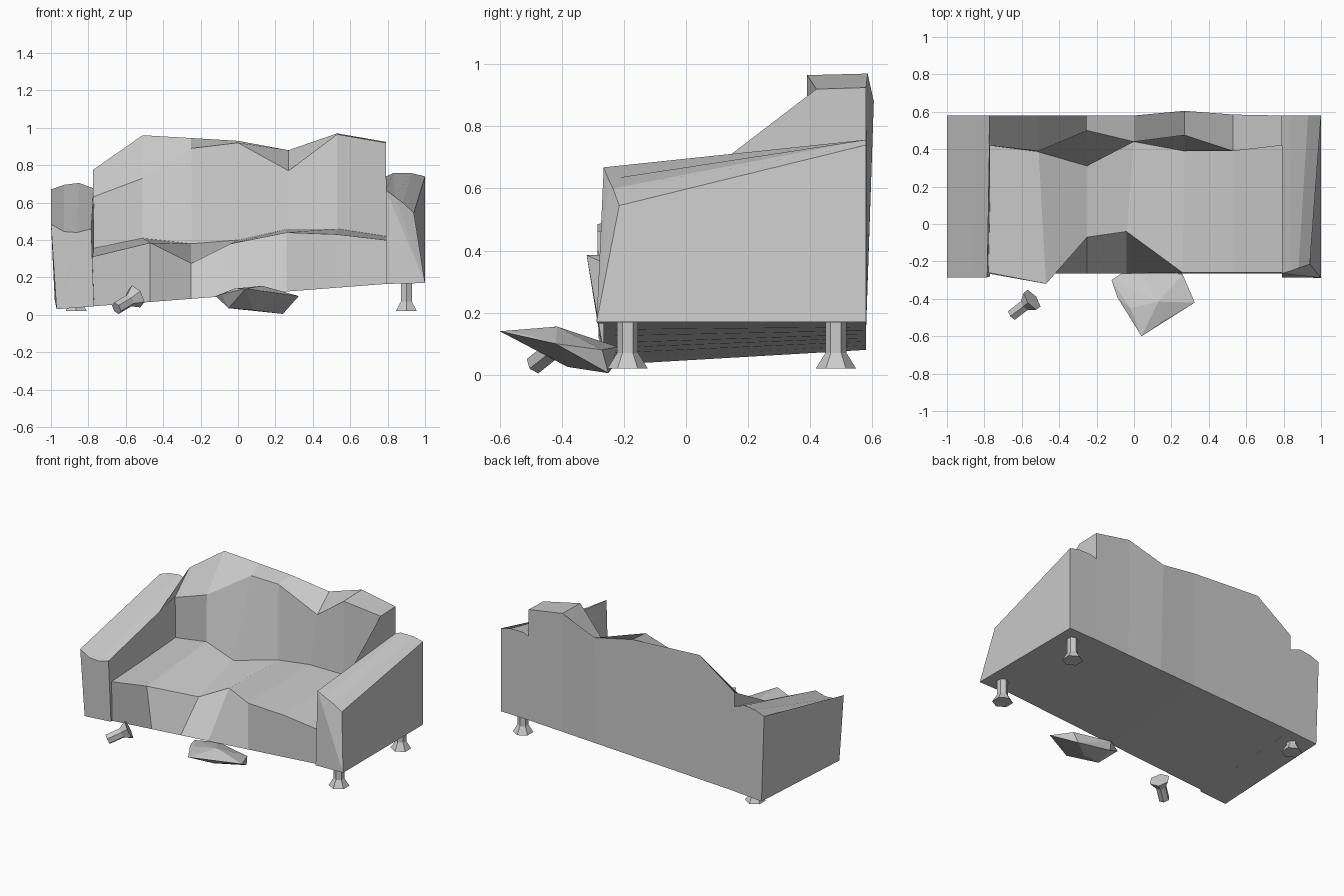
import bpy, bmesh, math
from mathutils import Vector

if "Cube" in bpy.data.objects:
    bpy.data.objects.remove(bpy.data.objects["Cube"])


def new_object(name, bm):
    bmesh.ops.recalc_face_normals(bm, faces=bm.faces)
    mesh = bpy.data.meshes.new(name)
    bm.to_mesh(mesh)
    bm.free()
    ob = bpy.data.objects.new(name, mesh)
    bpy.context.collection.objects.link(ob)
    return ob


def loft(name, sections):
    """Skin a row of closed cross-sections and cap both ends."""
    bm = bmesh.new()
    rings = [[bm.verts.new(p) for p in s] for s in sections]
    n = len(rings[0])
    for a, b in zip(rings, rings[1:]):
        for i in range(n):
            j = (i + 1) % n
            bm.faces.new((a[i], a[j], b[j], b[i]))
    caps = [bm.faces.new(rings[0]), bm.faces.new(rings[-1])]
    bmesh.ops.triangulate(bm, faces=caps, ngon_method='EAR_CLIP')
    return new_object(name, bm)


def leg(name, foot, top):
    """Hexagonal leg with a flared foot, from the foot point to the stem end."""
    foot, top = Vector(foot), Vector(top)
    length = (top - foot).length
    rings = []
    for r, z in ((.065, 0), (.034, .05), (.034, length)):
        rings.append([(r * math.sin(k * math.pi / 3), r * math.cos(k * math.pi / 3), z)
                      for k in range(6)])
    ob = loft(name, rings)
    ob.location = foot
    direction = top - foot
    if direction.xy.length > .001:
        ob.rotation_euler = direction.to_track_quat('Z', 'Y').to_euler()
    return ob


# Seat and backrest in one sagging body: stations from left to right
# front edge (x, y, z), crease (x, y, z), top front (y, z), top back (y, z)
stations = [
    ((-.78, -.26, .31), (-.775, .42, .355), (.42, .63), (.58, .775)),
    ((-.47, -.32, .385), (-.51, .385, .41), (.39, .73), (.58, .96)),
    ((-.25, -.07, .275), (-.25, .31, .38), (.50, .89), (.58, .945)),
    ((-.04, -.04, .38), (0, .44, .40), (.44, .92), (.58, .93)),
    ((.26, -.26, .44), (.27, .39, .46), (.475, .77), (.605, .88)),
    ((.53, -.26, .43), (.53, .39, .46), (.39, .965), (.585, .97)),
    ((.79, -.26, .40), (.79, .42, .42), (.42, .92), (.58, .925)),
]
sections = []
for edge, crease, front, back in stations:
    x = crease[0]
    t = (x + .78) / 1.57
    te = (edge[0] + .78) / 1.57
    sections.append([(x, .58, .095 + .07 * t), (edge[0], -.265, .045 + .12 * te),
                     edge, crease, (x, *front), (x, *back)])
loft("seat_and_backrest", sections)

# Right arm, with its outer front corner crushed
loft("right_arm", [
    [(.79, -.285, .165), (.79, -.265, .668), (.84, -.25, .63), (.88, -.235, .60),
     (.94, -.215, .545), (1, -.288, .17)],
    [(.79, .58, .165), (.79, .58, .74), (.83, .58, .757), (.93, .58, .757),
     (1, .58, .74), (1, .58, .17)],
])

# Left arm, sunk toward the front
loft("left_arm", [
    [(-.77, -.28, .045), (-.785, -.285, .46), (-.86, -.285, .44), (-.93, -.285, .445),
     (-1, -.285, .485), (-.97, -.28, .03)],
    [(-.77, .58, .095), (-.77, .58, .675), (-.85, .58, .705), (-.93, .58, .695),
     (-1, .58, .67), (-.98, .58, .08)],
])

# Standing legs and the one that broke off
for name, x, y in (("right_front_leg", .9, -.188), ("right_back_leg", .9, .483),
                   ("left_back_leg", -.865, .483)):
    leg(name, (x, y, .02), (x, y, .18))
leg("broken_leg", (-.545, -.405, .098), (-.65, -.485, .035))

# Torn chunk of cushion lying in front
bm = bmesh.new()
for p in ((.04, -.6, .14), (.15, -.52, .13), (.325, -.42, .10), (.13, -.415, .155),
          (-.02, -.45, .14), (-.12, -.3, .10), (-.09, -.39, .11), (.0, -.22, .09),
          (.26, -.27, .08), (.24, -.25, .005), (.08, -.38, .025), (-.05, -.4, .035),
          (.0, -.23, .03)):
    bm.verts.new(p)
hull = bmesh.ops.convex_hull(bm, input=bm.verts)
loose = {v for v in bm.verts if not v.link_faces}
bmesh.ops.delete(bm, geom=list(loose), context='VERTS')
new_object("cushion_chunk", bm)
